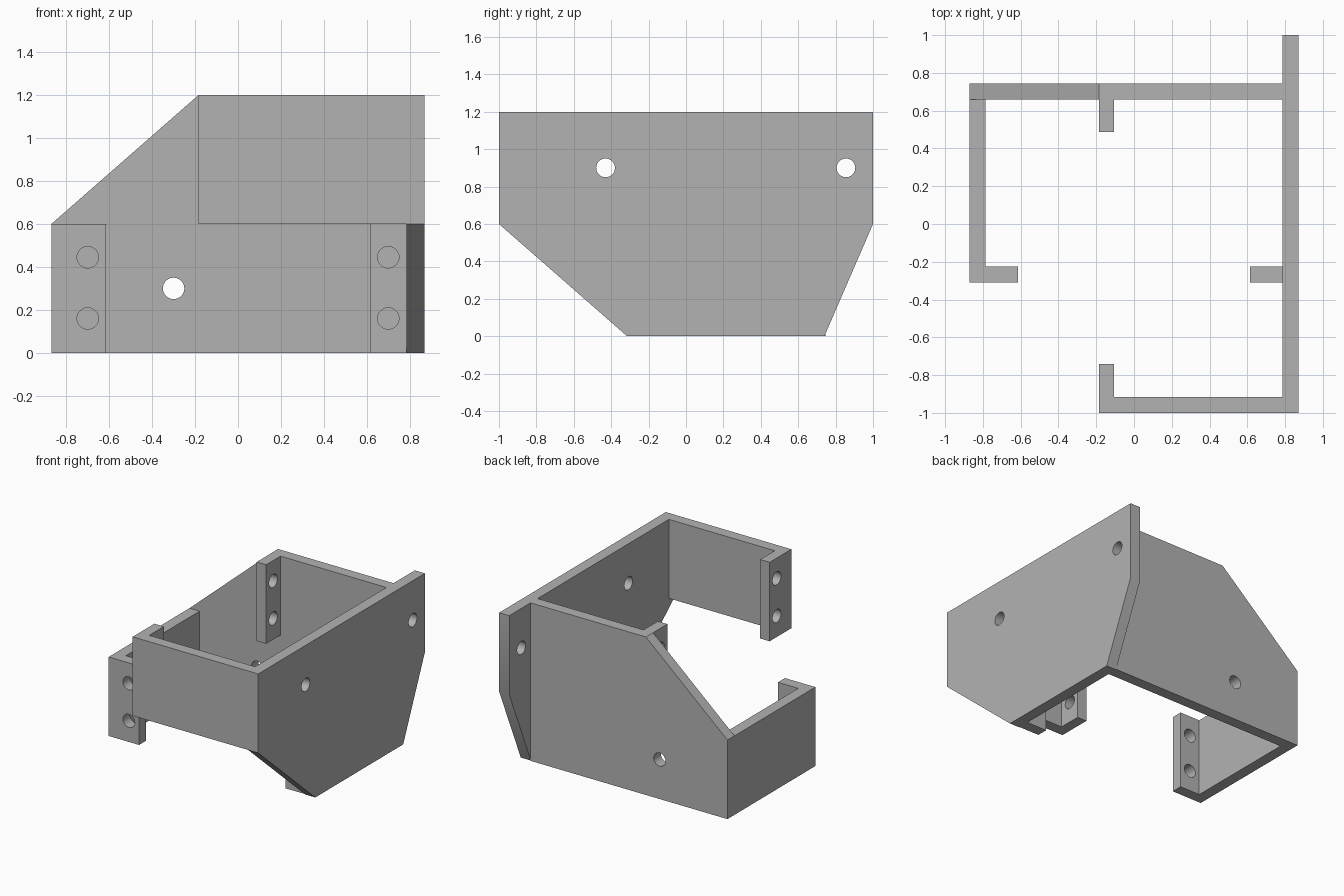
import bpy
import bmesh
import math
from mathutils import Vector

cube = bpy.data.objects.get("Cube")
if cube:
    bpy.data.objects.remove(cube, do_unlink=True)

# Overall dimensions
OUT_X, IN_X = 0.87, 0.785        # outer and inner face of the side walls
BACK_OUT, BACK_IN = 0.745, 0.66  # back wall faces
MID, TOP = 0.6, 1.2              # step height and full height
HOLE_R = 0.05
LOW_HOLES = (0.16, 0.445)
HIGH_HOLES = [MID + z for z in LOW_HOLES]

# Single plain grey finish
grey = bpy.data.materials.new("plain_grey")
grey.use_nodes = True
COLOUR = (0.45, 0.45, 0.45, 1)
grey.diffuse_color = COLOUR
grey.node_tree.nodes["Principled BSDF"].inputs["Base Color"].default_value = COLOUR

PLACE = {
    "x": lambda u, v, w: Vector((w, u, v)),
    "y": lambda u, v, w: Vector((u, w, v)),
    "z": lambda u, v, w: Vector((u, v, w)),
}


def prism(name, profile, axis, lo, hi):
    """Extrude a flat outline along an axis."""
    bm = bmesh.new()
    place = PLACE[axis]
    face = bm.faces.new([bm.verts.new(place(u, v, lo)) for u, v in profile])
    new = bmesh.ops.extrude_face_region(bm, geom=[face])["geom"]
    moved = [g for g in new if isinstance(g, bmesh.types.BMVert)]
    bmesh.ops.translate(bm, verts=moved, vec=place(0, 0, hi - lo))
    bmesh.ops.recalc_face_normals(bm, faces=bm.faces)
    mesh = bpy.data.meshes.new(name)
    bm.to_mesh(mesh)
    bm.free()
    obj = bpy.data.objects.new(name, mesh)
    bpy.context.collection.objects.link(obj)
    return obj


def rect(u0, v0, u1, v1):
    return [(u0, v0), (u1, v0), (u1, v1), (u0, v1)]


def circle(u, v, sides=32):
    steps = [math.tau * i / sides for i in range(sides)]
    return [(u + HOLE_R * math.cos(a), v + HOLE_R * math.sin(a)) for a in steps]


def part(name, profile, axis, lo, hi, holes, hole_axis, hole_lo, hole_hi):
    """Make a plate and drill its holes."""
    obj = prism(name, profile, axis, lo, hi)
    obj.data.materials.append(grey)
    for u, v in holes:
        cutter = prism("drill", circle(u, v), hole_axis, hole_lo - 0.03, hole_hi + 0.03)
        cutter.hide_render = True
        mod = obj.modifiers.new("hole", "BOOLEAN")
        mod.operation, mod.solver, mod.object = "DIFFERENCE", "EXACT", cutter
        graph = bpy.context.evaluated_depsgraph_get()
        drilled = bpy.data.meshes.new_from_object(obj.evaluated_get(graph))
        obj.modifiers.clear()
        obj.data = drilled
        bpy.data.objects.remove(cutter, do_unlink=True)
    bpy.ops.object.select_all(action="DESELECT")
    obj.select_set(True)
    bpy.context.view_layer.objects.active = obj
    bpy.ops.object.shade_smooth_by_angle(angle=math.radians(30))
    return obj


# Large side plate with tapered lower corners
part("side_plate",
     [(-0.315, 0), (0.74, 0), (1, MID), (1, TOP), (-1, TOP), (-1, MID)],
     "x", IN_X, OUT_X, [(-0.43, 0.9), (0.855, 0.9)], "x", IN_X, OUT_X)

# Back plate with one sloped shoulder
part("back_plate",
     [(-OUT_X, 0), (IN_X, 0), (IN_X, TOP), (-0.185, TOP), (-OUT_X, MID)],
     "y", BACK_IN, BACK_OUT, [(-0.3, 0.3)], "y", BACK_IN, BACK_OUT)

# Upper front arm: wall with a lip turned inwards
part("front_arm",
     [(-0.185, -1), (IN_X, -1), (IN_X, -0.915), (-0.105, -0.915),
      (-0.105, -0.74), (-0.185, -0.74)],
     "z", MID, TOP, [(-0.825, z) for z in HIGH_HOLES], "x", -0.185, -0.105)

# Matching upper lip on the back plate
part("back_lip", rect(-0.185, 0.488, -0.105, BACK_IN),
     "z", MID, TOP, [(0.573, z) for z in HIGH_HOLES], "x", -0.185, -0.105)

# Lower arm: wall with a lip turned inwards
part("lower_arm",
     [(-OUT_X, -0.31), (-0.615, -0.31), (-0.615, -0.225), (-IN_X, -0.225),
      (-IN_X, BACK_IN), (-OUT_X, BACK_IN)],
     "z", 0, MID, [(-0.7, z) for z in LOW_HOLES], "y", -0.31, -0.225)

# Matching lower lip on the side plate
part("side_lip", rect(0.615, -0.31, IN_X, -0.225),
     "z", 0, MID, [(0.7, z) for z in LOW_HOLES], "y", -0.31, -0.225)
